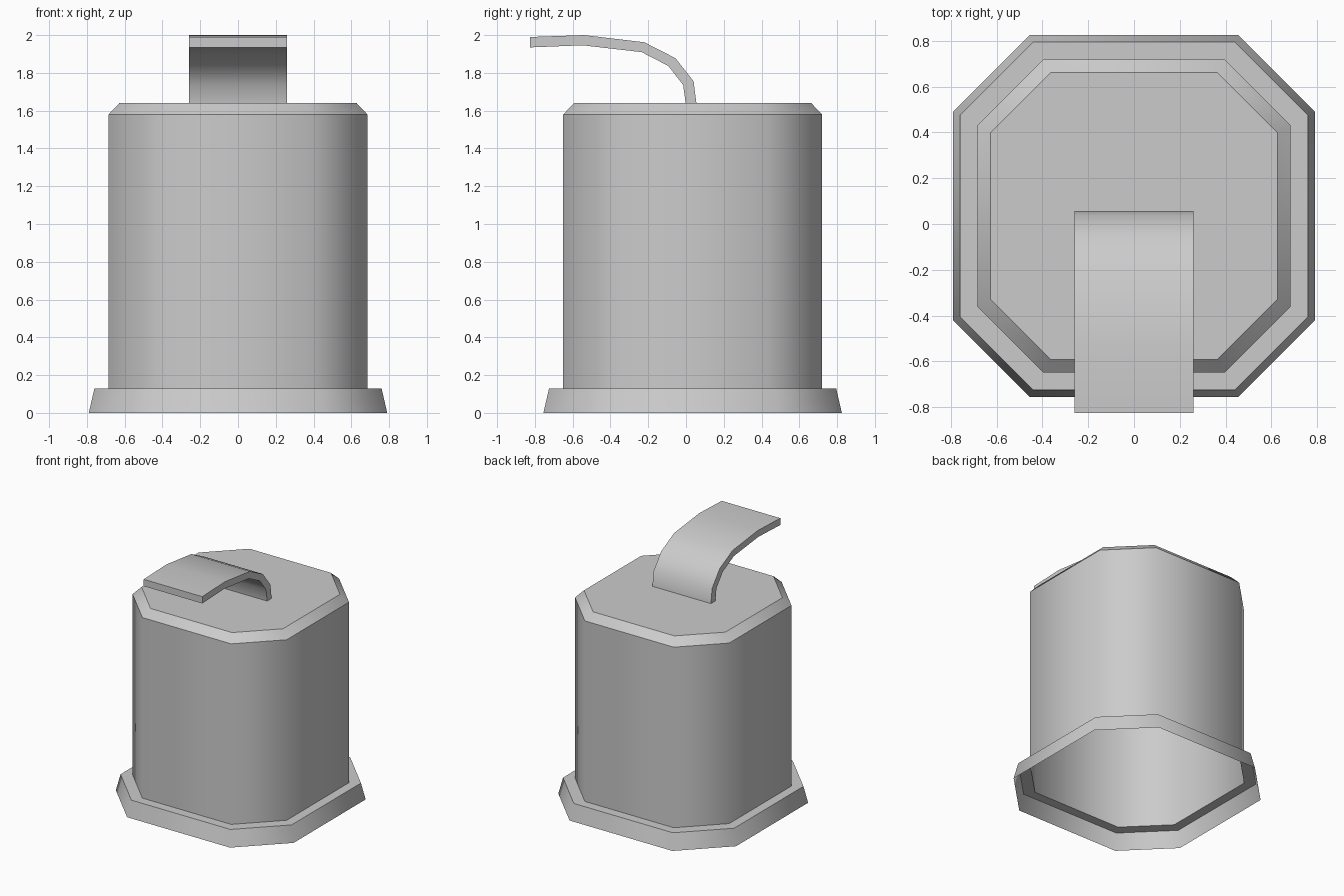
import bpy, bmesh, math

if "Cube" in bpy.data.objects:
    bpy.data.objects.remove(bpy.data.objects["Cube"])

CY = 0.035  # centre of the octagonal shell in y


def finish(name, bm):
    bmesh.ops.recalc_face_normals(bm, faces=bm.faces[:])
    mesh = bpy.data.meshes.new(name)
    bm.to_mesh(mesh)
    bm.free()
    obj = bpy.data.objects.new(name, mesh)
    bpy.context.collection.objects.link(obj)
    return obj


def octagon(bm, half, cut, z):
    pts = [(half, -cut), (half, cut), (cut, half), (-cut, half),
           (-half, cut), (-half, -cut), (-cut, -half), (cut, -half)]
    return [bm.verts.new((x, y + CY, z)) for x, y in pts]


def octagon_shell(name, sections, cap):
    """Loft octagons; walls shade smoothly around, rings stay sharp."""
    bm = bmesh.new()
    rings = [octagon(bm, *s) for s in sections]
    for a, b in zip(rings, rings[1:]):
        for i in range(8):
            j = (i + 1) % 8
            bm.faces.new((a[i], a[j], b[j], b[i])).smooth = True
    if cap:
        bm.faces.new(rings[-1])
    for e in bm.edges:
        if abs(e.verts[0].co.z - e.verts[1].co.z) < 1e-5:
            e.smooth = False
    return finish(name, bm)


# Flared base flange and its flat ledge, open underneath
octagon_shell("base_flange", [(0.79, 0.457, 0), (0.76, 0.44, 0.13),
                              (0.685, 0.395, 0.13)], False)

# Hollow body with bevelled, closed top
octagon_shell("body", [(0.685, 0.395, 0.13), (0.685, 0.395, 1.58),
                       (0.628, 0.362, 1.64)], True)

# Curved strap rising from the lid and bending forward
outer = [(0.055, 1.64), (0.04, 1.756), (-0.056, 1.878), (-0.22, 1.962),
         (-0.54, 2.0), (-0.825, 1.99)]
inner = [(-0.002, 1.64), (-0.015, 1.736), (-0.094, 1.837), (-0.235, 1.91),
         (-0.548, 1.946), (-0.825, 1.935)]
bm = bmesh.new()
rows = [[bm.verts.new((x, y, z)) for x, (y, z) in
         ((-0.26, o), (0.26, o), (0.26, i), (-0.26, i))]
        for o, i in zip(outer, inner)]
for a, b in zip(rows, rows[1:]):
    for k in range(4):
        n = (k + 1) % 4
        bm.faces.new((a[k], a[n], b[n], b[k])).smooth = k in (0, 2)
bm.faces.new(rows[0])
bm.faces.new(rows[-1])
for e in bm.edges:
    if len(e.link_faces) == 2 and e.calc_face_angle_signed() is not None:
        f, g = e.link_faces
        e.smooth = f.smooth and g.smooth
finish("strap", bm)
